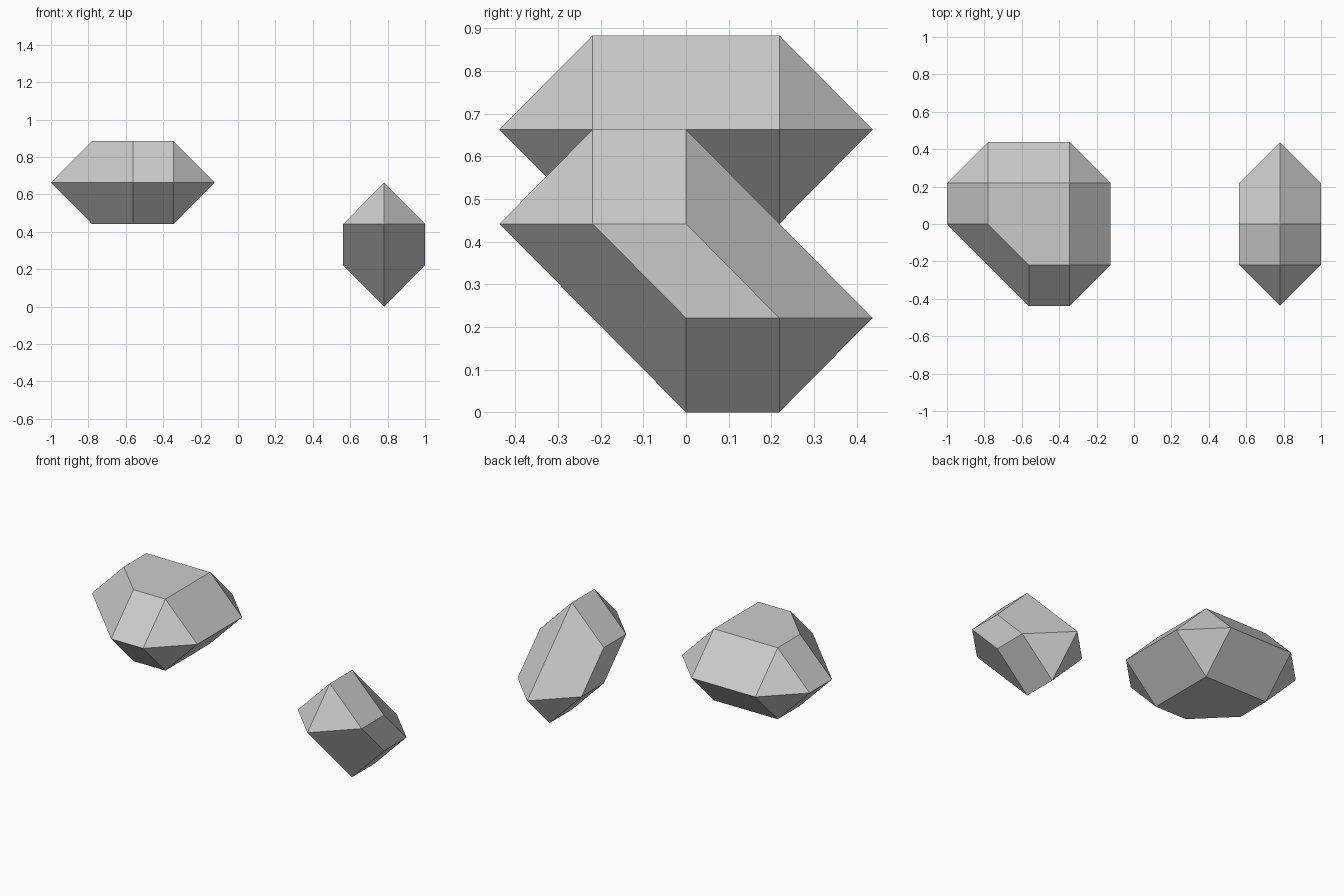
import bpy
import bmesh
import math
from mathutils import Vector

cube = bpy.data.objects.get("Cube")
if cube:
    bpy.data.objects.remove(cube, do_unlink=True)

GREY = (0.6, 0.6, 0.6, 1.0)
stone = bpy.data.materials.new("stone_grey")
stone.use_nodes = True
stone.diffuse_color = GREY
stone.node_tree.nodes["Principled BSDF"].inputs["Base Color"].default_value = GREY

STEP, RISE = 0.2187, 0.221   # grid spacing, sideways and upward


def faceted_rock(name, centre_x, cells):
    """Wrap one flat-faced hull around a small octahedron at each grid cell."""
    bm = bmesh.new()
    for i, j, k in cells:
        centre = Vector((centre_x + i * STEP, j * STEP, k * RISE))
        for reach in ((STEP, 0, 0), (0, STEP, 0), (0, 0, RISE)):
            bm.verts.new(centre + Vector(reach))
            bm.verts.new(centre - Vector(reach))
    bmesh.ops.remove_doubles(bm, verts=bm.verts, dist=0.001)
    hull = bmesh.ops.convex_hull(bm, input=bm.verts)
    loose = set(hull["geom_interior"]) | set(hull["geom_unused"])
    bmesh.ops.delete(bm, geom=[g for g in loose if isinstance(g, bmesh.types.BMVert)],
                     context='VERTS')
    bmesh.ops.dissolve_limit(bm, angle_limit=math.radians(2),
                             verts=bm.verts, edges=bm.edges)
    bmesh.ops.recalc_face_normals(bm, faces=bm.faces)
    mesh = bpy.data.meshes.new(name)
    bm.to_mesh(mesh)
    bm.free()
    mesh.materials.append(stone)
    rock = bpy.data.objects.new(name, mesh)
    bpy.context.collection.objects.link(rock)
    return rock


# Wide rock: a square slab of cells with its front right corner cut off
faceted_rock("large_rock", -0.5625,
             [(-1, 1, 3), (1, 1, 3), (1, -1, 3), (0, -1, 3), (-1, 0, 3)])

# Narrow rock: a single sheared column that steps down toward the back
faceted_rock("small_rock", 0.7813,
             [(0, -1, 2), (0, 0, 2), (0, 0, 1), (0, 1, 1)])
